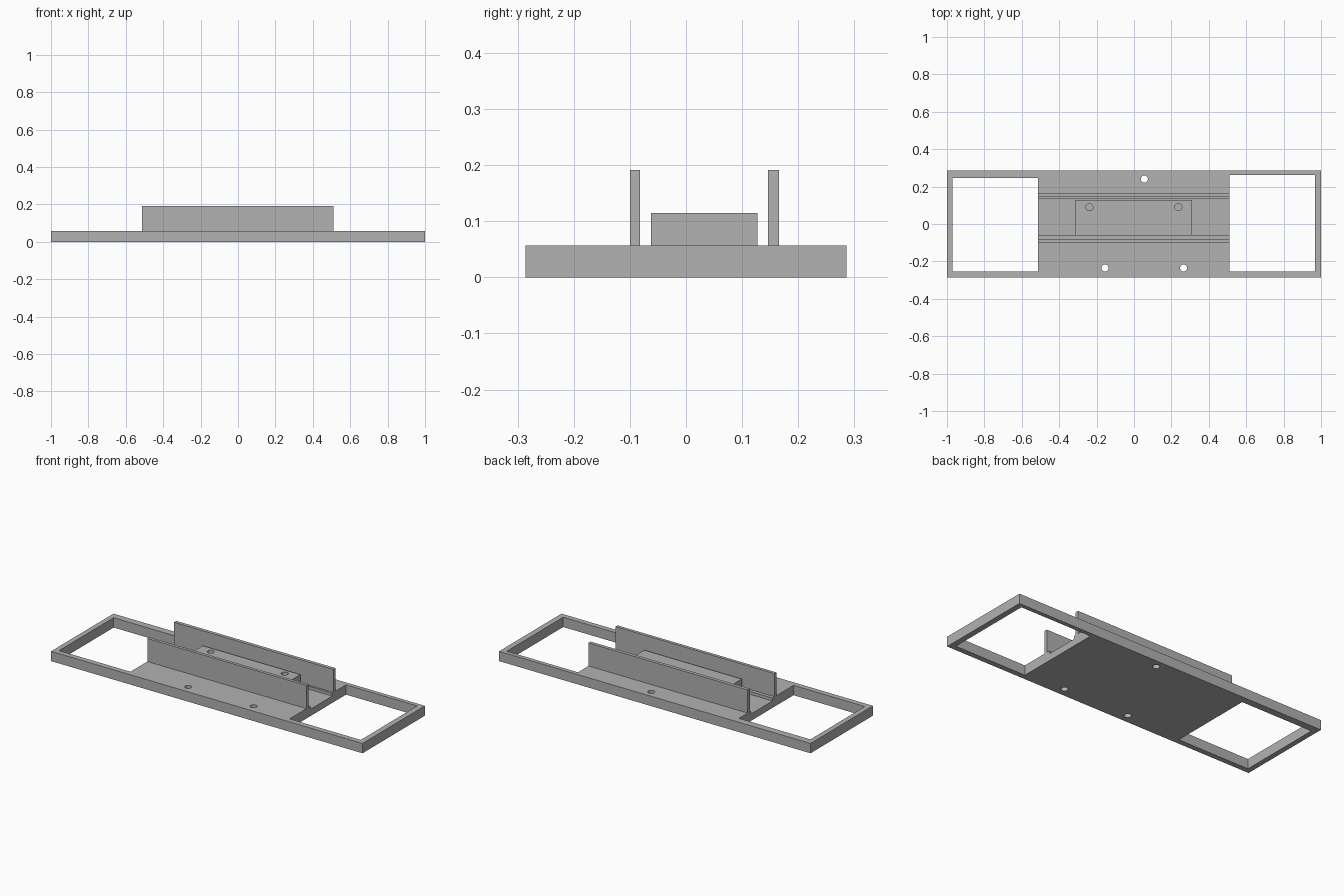
import bpy
import bmesh
from mathutils import Matrix

default = bpy.data.objects.get("Cube")
if default:
    bpy.data.objects.remove(default, do_unlink=True)

# Single plain grey
grey = bpy.data.materials.new("plain_grey")
grey.use_nodes = True
colour = (0.445, 0.445, 0.445, 1)
grey.diffuse_color = colour
grey.node_tree.nodes["Principled BSDF"].inputs["Base Color"].default_value = colour


def finish(name, bm):
    mesh = bpy.data.meshes.new(name)
    bm.to_mesh(mesh)
    bm.free()
    mesh.materials.append(grey)
    obj = bpy.data.objects.new(name, mesh)
    bpy.context.collection.objects.link(obj)
    return obj


def box(name, x, y, z):
    """Box from (min, max) pairs along each axis."""
    bm = bmesh.new()
    bmesh.ops.create_cube(bm, size=1)
    for v in bm.verts:
        v.co = [lo + (c + 0.5) * (hi - lo) for c, (lo, hi) in zip(v.co, (x, y, z))]
    return finish(name, bm)


def drill(name, x, y, z):
    """Round cutter standing between two heights."""
    bm = bmesh.new()
    bmesh.ops.create_cone(bm, cap_ends=True, segments=32, radius1=HOLE_R, radius2=HOLE_R,
                          depth=z[1] - z[0], matrix=Matrix.Translation((x, y, sum(z) / 2)))
    return finish(name, bm)


def cut(obj, cutters):
    """Subtract each cutter, then discard it."""
    bpy.context.view_layer.objects.active = obj
    for cutter in cutters:
        mod = obj.modifiers.new("cut", "BOOLEAN")
        mod.operation = "DIFFERENCE"
        mod.solver = "EXACT"
        mod.object = cutter
        bpy.ops.object.modifier_apply(modifier=mod.name)
        bpy.data.objects.remove(cutter, do_unlink=True)


HOLE_R = 0.019
PLATE_TOP = 0.057
FLOOR = 0.04
DECK = (-0.512, 0.51)
THROUGH = (-0.1, 0.3)

# Base plate with two end windows, a shallow channel and screw holes
plate = box("base_plate", (-1, 1), (-0.286, 0.286), (0, PLATE_TOP))
cut(plate, [
    box("right_window", (-0.97, DECK[0]), (-0.255, 0.245), THROUGH),
    box("left_window", (DECK[1], 0.967), (-0.255, 0.262), THROUGH),
    box("channel", (-0.6, 0.6), (-0.062, 0.135), (FLOOR, 0.2)),
] + [drill("screw_hole", x, y, THROUGH)
     for x, y in ((0.055, 0.24), (-0.155, -0.235), (0.265, -0.235))])

# Upright walls on both sides of the channel
for name, y in (("front_wall", (-0.1, -0.082)), ("back_wall", (0.146, 0.166))):
    box(name, DECK, y, (PLATE_TOP, 0.191))

# Raised mounting block with two blind holes
block = box("mounting_block", (-0.315, 0.311), (-0.062, 0.127), (FLOOR, 0.115))
cut(block, [drill("blind_hole", x, 0.09, (0.06, 0.2)) for x in (-0.238, 0.237)])
